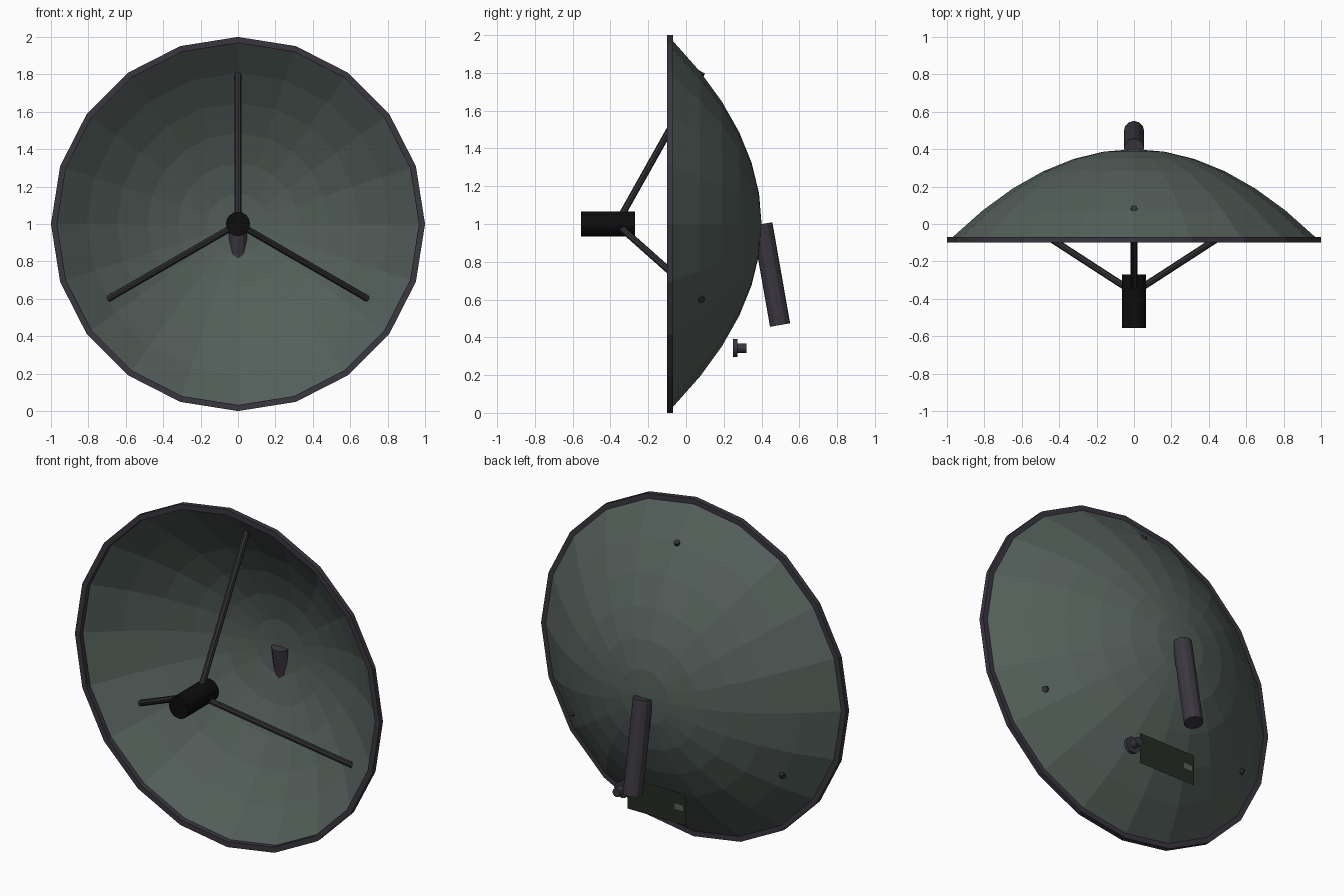
import bpy, math
from mathutils import Vector, Matrix

if "Cube" in bpy.data.objects:
    bpy.data.objects.remove(bpy.data.objects["Cube"])


def mat(name, rgb):
    m = bpy.data.materials.new(name)
    m.diffuse_color = (*rgb, 1)
    m.use_nodes = True
    m.node_tree.nodes["Principled BSDF"].inputs["Base Color"].default_value = m.diffuse_color
    return m


DISH = mat("grey_green_paint", (0.088, 0.115, 0.102))
METAL = mat("dark_metal", (0.042, 0.038, 0.049))
STRUT = mat("strut_metal", (0.032, 0.031, 0.036))
BLACK = mat("black_plastic", (0.004, 0.004, 0.0045))
PLATE = mat("dark_green_plate", (0.018, 0.025, 0.018))
LABEL = mat("grey_mark", (0.10, 0.12, 0.11))


def add(name, verts, faces, material):
    me = bpy.data.meshes.new(name)
    me.from_pydata(verts, [], faces)
    me.materials.append(material)
    ob = bpy.data.objects.new(name, me)
    bpy.context.collection.objects.link(ob)
    return ob


def revolve(name, profile, n, material, closed=False, centre=(0, 0, 1)):
    """Spin (radius, y) points about a y axis; the first vertex is at the top."""
    cx, cy, cz = centre
    verts = [(cx + r * math.sin(2 * math.pi * i / n), cy + y,
              cz + r * math.cos(2 * math.pi * i / n))
             for r, y in profile for i in range(n)]
    k = len(profile)
    faces = []
    for j in range(k if closed else k - 1):
        a, b = j * n, (j + 1) % k * n
        faces += [(a + i, a + (i + 1) % n, b + (i + 1) % n, b + i) for i in range(n)]
    if not closed:
        faces.append(tuple(range((k - 1) * n, k * n)))
        if profile[0][0] < profile[-1][0] + 0.2:
            faces.append(tuple(reversed(range(n))))
    return add(name, verts, faces, material)


def rod(name, a, b, r, n, material):
    a, b = Vector(a), Vector(b)
    bpy.ops.mesh.primitive_cylinder_add(vertices=n, radius=r, depth=(b - a).length)
    ob = bpy.context.object
    ob.name = name
    ob.matrix_world = Matrix.Translation((a + b) / 2) @ (b - a).to_track_quat('Z', 'Y').to_matrix().to_4x4()
    ob.data.materials.append(material)
    return ob


def panel(name, x0, x1, z0, z1, y, material):
    return add(name, [(x1, y, z0), (x0, y, z0), (x0, y, z1), (x1, y, z1)], [(0, 1, 2, 3)], material)


# parabolic reflector: a single faceted sheet of 20 sides and 6 rings
N = 20
step = 0.97 / 6
verts = [(0, 0.4, 1)]
for j in range(1, 7):
    r = j * step
    for i in range(N):
        t = 2 * math.pi * i / N
        verts.append((r * math.sin(t), 0.4 - 0.5 * r * r, 1 + r * math.cos(t)))
faces = [(0, 1 + i, 1 + (i + 1) % N) for i in range(N)]
for j in range(5):
    a, b = 1 + j * N, 1 + (j + 1) * N
    faces += [(a + i, b + i, b + (i + 1) % N, a + (i + 1) % N) for i in range(N)]
add("dish", verts, faces, DISH)

# rim band around the mouth
revolve("rim", [(0.968, -0.1), (1.0, -0.1), (1.0, -0.07), (0.968, -0.07)], N, METAL, closed=True)

# feed horn and its three struts
rod("feed_horn", (0, -0.555, 1), (0, -0.27, 1), 0.065, 16, BLACK)
for i in range(3):
    t = 2 * math.pi * i / 3
    s, c = math.sin(t), math.cos(t)
    rod(f"strut_{i + 1}", (0.03 * s, -0.35, 1 + 0.03 * c),
        (0.805 * s, 0.085, 1 + 0.805 * c), 0.018, 8, STRUT)

# tilted mounting post behind the dish
rod("mount_post", (0, 0.498, 0.465), (0, 0.404, 1.0), 0.054, 12, METAL)

# small connector: flange and stub
revolve("connector", [(0.048, 0.25), (0.048, 0.272), (0.025, 0.272), (0.025, 0.32)],
        12, METAL, centre=(0.233, 0, 0.343))

# thin plate at the back with a small mark
panel("back_plate", -0.19, 0.19, 0.245, 0.43, 0.275, PLATE)
panel("plate_mark", -0.175, -0.12, 0.327, 0.359, 0.277, LABEL)

# outward normals on the closed parts
import bmesh
for name in ("rim", "connector"):
    me = bpy.data.objects[name].data
    bm = bmesh.new()
    bm.from_mesh(me)
    bmesh.ops.recalc_face_normals(bm, faces=bm.faces)
    bm.to_mesh(me)
    bm.free()
